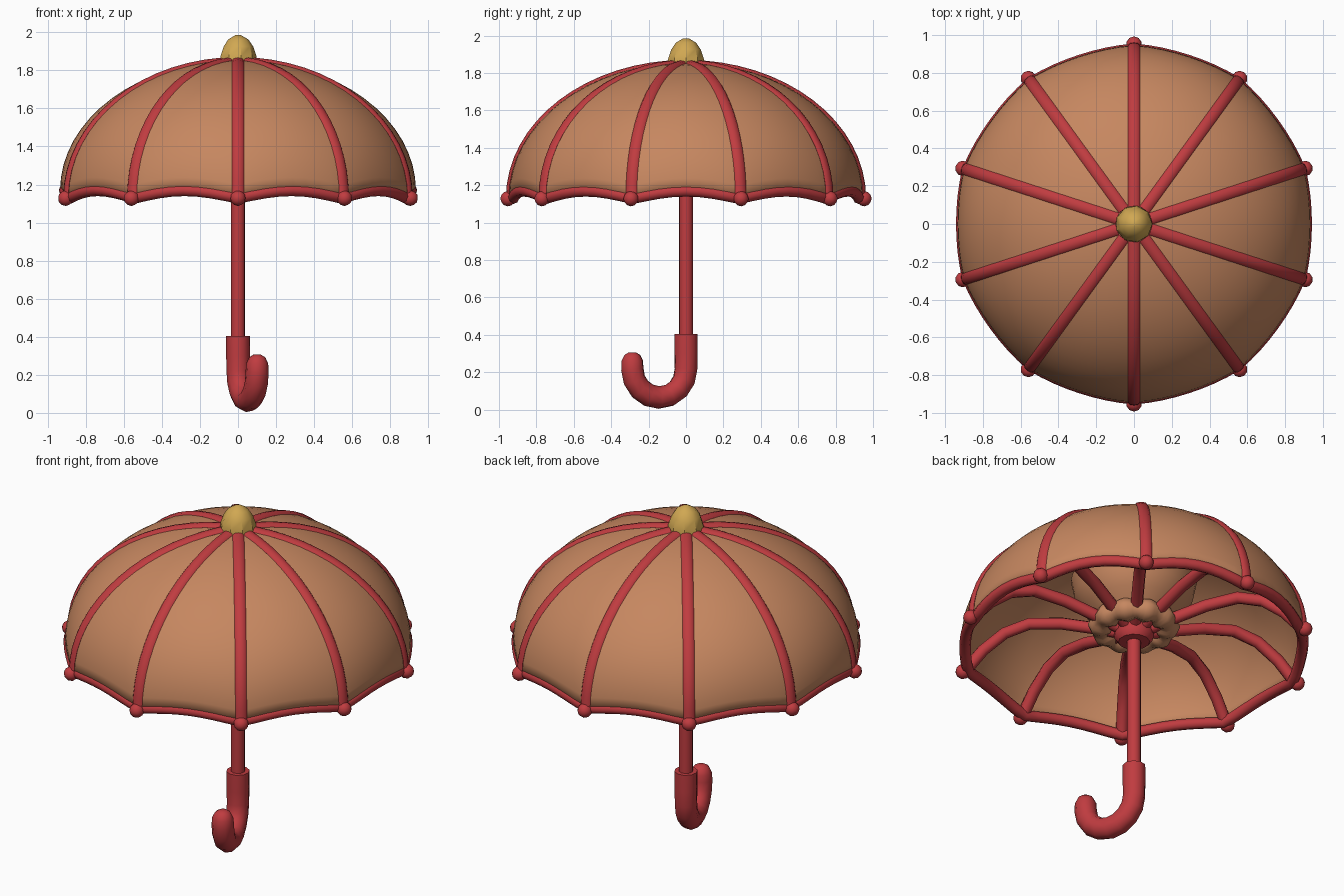
import bpy, bmesh, math
from mathutils import Vector, Matrix

if "Cube" in bpy.data.objects:
    bpy.data.objects.remove(bpy.data.objects["Cube"])

N = 10  # ribs


def material(name, rgb):
    m = bpy.data.materials.new(name)
    m.diffuse_color = (*rgb, 1)
    m.use_nodes = True
    m.node_tree.nodes["Principled BSDF"].inputs["Base Color"].default_value = m.diffuse_color
    return m


TAN = material("tan_fabric", (0.565, 0.242, 0.117))
RED = material("red_frame", (0.527, 0.045, 0.051))
GOLD = material("gold_finial", (0.635, 0.390, 0.085))


def make(name, bm, mat, angle=40):
    bmesh.ops.recalc_face_normals(bm, faces=bm.faces)
    me = bpy.data.meshes.new(name)
    bm.to_mesh(me)
    bm.free()
    me.materials.append(mat)
    ob = bpy.data.objects.new(name, me)
    bpy.context.collection.objects.link(ob)
    bpy.ops.object.select_all(action='DESELECT')
    ob.select_set(True)
    bpy.context.view_layer.objects.active = ob
    bpy.ops.object.shade_smooth_by_angle(angle=math.radians(angle))
    return ob


def skin(bm, rings, wrap=False, caps=False):
    """Join equal rings of vertices with quads."""
    n = len(rings[0])
    for i in range(len(rings) - (0 if wrap else 1)):
        a, b = rings[i], rings[(i + 1) % len(rings)]
        for j in range(n):
            k = (j + 1) % n
            bm.faces.new((a[j], a[k], b[k], b[j]))
    if caps:
        bm.faces.new(rings[0])
        bm.faces.new(rings[-1])


def tube(bm, pts, radius, sides=8, closed=False):
    """Sweep a circle along a path; radius may be a list."""
    pts = [Vector(p) for p in pts]
    n = len(pts)
    rings, prev, u = [], None, None
    for i, p in enumerate(pts):
        a = pts[(i - 1) % n] if closed or i else p
        b = pts[(i + 1) % n] if closed or i < n - 1 else p
        d = (b - a).normalized()
        u = d.orthogonal().normalized() if prev is None else prev.rotation_difference(d) @ u
        prev, v = d, d.cross(u)
        r = radius[i] if isinstance(radius, list) else radius
        rings.append([bm.verts.new(p + r * (math.cos(t) * u + math.sin(t) * v))
                      for t in (math.tau * k / sides for k in range(sides))])
    skin(bm, rings, closed, not closed)


def lathe(bm, prof, sides, caps=False):
    rings = [[bm.verts.new(polar(r, math.tau * k / sides, z)) for k in range(sides)]
             for r, z in prof]
    skin(bm, rings, caps=caps)


def polar(r, t, z):
    return Vector((r * math.cos(t), r * math.sin(t), z))


def dome(a, t, R=0.948, top=1.855):
    """Point on the canopy: a runs apex to rim, t is the heading."""
    mid = abs(math.sin(N / 2 * (t - math.pi / 2)))
    edge = 1.13 + 0.04 * mid
    r = R * (1 - 0.014 * mid) * math.sin(a)
    return polar(r, t, edge + (top - edge) * math.cos(a))


HEADINGS = [math.pi / 2 + math.tau * k / N for k in range(N)]
SEG = N * 8

# canopy fabric
bm = bmesh.new()
rows = [[bm.verts.new(dome(math.pi / 2 * i / 16, math.pi / 2 + math.tau * j / SEG))
         for j in range(SEG)] for i in range(1, 17)]
skin(bm, rows)
bm.faces.new(rows[0])
canopy = make("canopy", bm, TAN, 60)
mod = canopy.modifiers.new("thickness", 'SOLIDIFY')
mod.thickness = 0.022
mod.offset = -1

# flat ribs lying on the canopy
bm = bmesh.new()
for t in HEADINGS:
    side = Vector((-math.sin(t), math.cos(t), 0))
    rings = []
    for i in range(1, 17):
        a = math.pi / 2 * i / 16
        out = (dome(a + 0.01, t) - dome(a - 0.01, t)).cross(side).normalized()
        rings.append([bm.verts.new(dome(a, t) + 0.031 * math.cos(p) * side + 0.015 * math.sin(p) * out)
                      for p in (math.tau * k / 8 for k in range(8))])
    skin(bm, rings, caps=True)
make("ribs", bm, RED, 60)

# scalloped rim cord
bm = bmesh.new()
tube(bm, [dome(math.pi / 2, math.pi / 2 + math.tau * j / SEG, 0.924) for j in range(SEG)],
     0.031, closed=True)
make("rim_cord", bm, RED, 60)

# rib end knobs
bm = bmesh.new()
for t in HEADINGS:
    bmesh.ops.create_icosphere(bm, subdivisions=2, radius=0.041,
                               matrix=Matrix.Translation(polar(0.952, t, 1.128)))
make("rib_tips", bm, RED, 60)

# arched stretchers from the runner to the rim
bm = bmesh.new()
for t in HEADINGS:
    prof = [(0.08, 1.25), (0.2, 1.29), (0.4, 1.35), (0.58, 1.375), (0.72, 1.335),
            (0.84, 1.245), (0.93, 1.14)]
    tube(bm, [polar(r, t, z) for r, z in prof], 0.034)
make("stretchers", bm, RED, 60)

# gathered fabric ring around the runner
bm = bmesh.new()
loops = []
for j in range(60):
    t = math.tau * j / 60
    m = 0.058 + 0.007 * math.cos(N * t)
    loops.append([bm.verts.new(polar(0.178 + 1.1 * m * math.cos(p), t, 1.28 + m * math.sin(p)))
                  for p in (math.tau * k / 8 for k in range(8))])
skin(bm, loops, True)
make("fabric_ring", bm, TAN, 60)

# flared inner fabric above the ring
bm = bmesh.new()
lathe(bm, [(0.2, 1.31), (0.27, 1.38), (0.32, 1.46), (0.34, 1.56),
           (0.325, 1.56), (0.305, 1.46), (0.255, 1.39), (0.19, 1.32)], 40)
make("inner_flare", bm, TAN, 60)

# runner hub
bm = bmesh.new()
tube(bm, [(0, 0, 1.18), (0, 0, 1.21), (0, 0, 1.32)], [0.085, 0.108, 0.108], 12)
make("runner", bm, RED)

# shaft
bm = bmesh.new()
tube(bm, [(0, 0, 0.36), (0, 0, 1.86)], 0.038, 10)
make("shaft", bm, RED)

# hooked handle, turned slightly toward +x
bm = bmesh.new()
d = Vector((0.1, -0.285, 0)).normalized()
H, ZC = 0.152, 0.217
path = [Vector((0, 0, 0.405)), Vector((0, 0, 0.3))]
for i in range(9):
    a = math.pi * i / 8
    path.append(d * (H - H * math.cos(a)) + Vector((0, 0, ZC - H * math.sin(a))))
end = d * 2 * H
path += [end + Vector((0, 0, z)) for z in (0.262, 0.292, 0.306)]
tube(bm, path, [0.063] * 2 + [0.061] * 9 + [0.058, 0.043, 0.02], 10)
make("handle", bm, RED, 50)

# finial
bm = bmesh.new()
lathe(bm, [(0.098, 1.84), (0.097, 1.875), (0.08, 1.925), (0.055, 1.962), (0.015, 1.985)], 9, True)
make("finial", bm, GOLD, 35)
